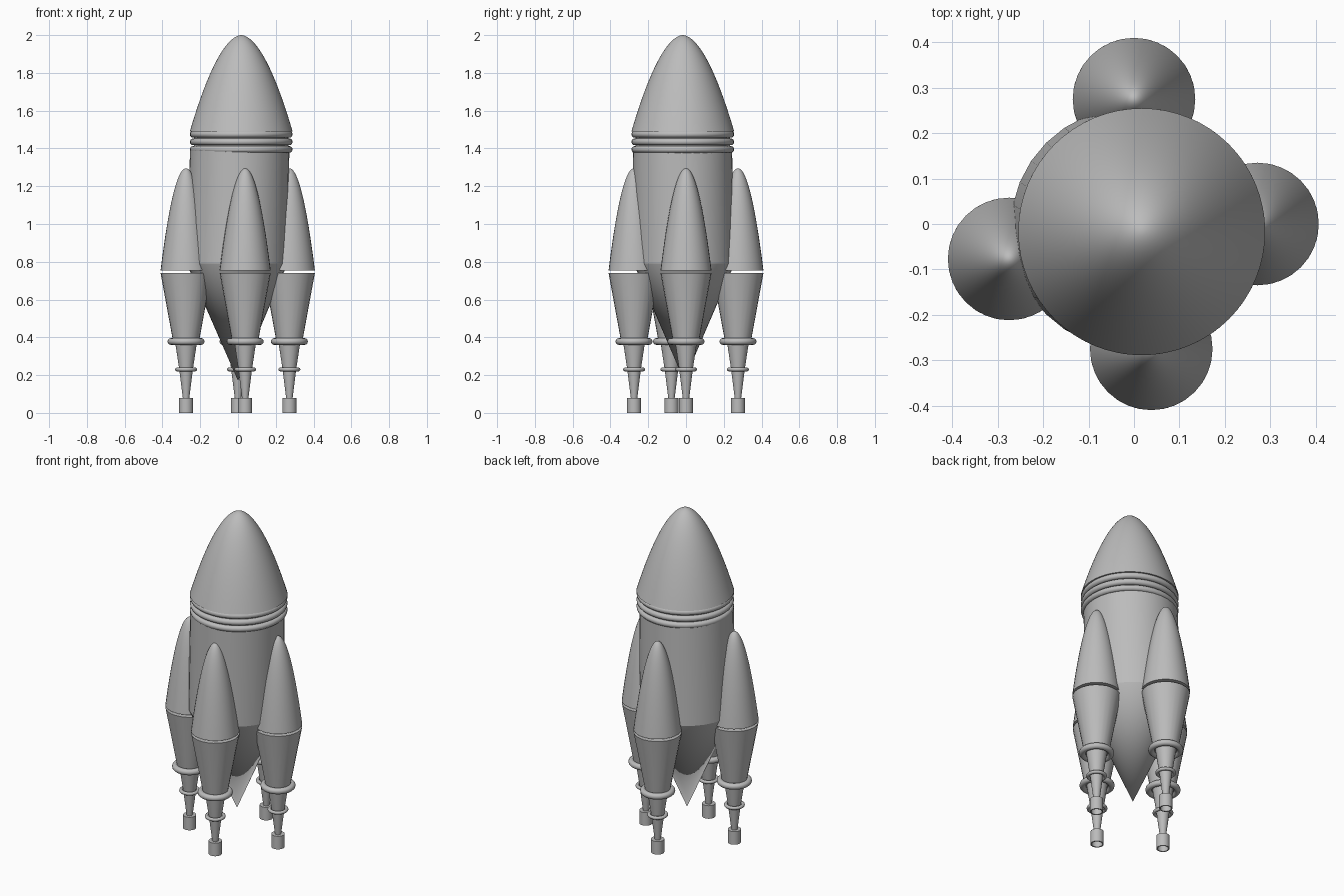
import bpy, math
from mathutils import Vector

cube = bpy.data.objects.get("Cube")
if cube:
    bpy.data.objects.remove(cube, do_unlink=True)

grey = bpy.data.materials.new("plain_grey")
grey.use_nodes = True
colour = (0.5, 0.5, 0.5, 1)
grey.diffuse_color = colour
grey.node_tree.nodes["Principled BSDF"].inputs["Base Color"].default_value = colour


def finish(obj, name):
    obj.name = name
    obj.data.materials.append(grey)
    bpy.ops.object.select_all(action='DESELECT')
    obj.select_set(True)
    bpy.context.view_layer.objects.active = obj
    bpy.ops.object.shade_smooth_by_angle(angle=math.radians(35))
    return obj


def loft(name, rings, sides):
    """Closed skin through circles given as (x, y, z, radius); radius 0 makes a tip."""
    verts, faces, loops = [], [], []
    for x, y, z, r in rings:
        count = sides if r else 1
        loops.append(range(len(verts), len(verts) + count))
        for i in range(count):
            a = math.tau * i / sides
            verts.append((x + r * math.cos(a), y + r * math.sin(a), z))
    for low, high in zip(loops, loops[1:]):
        for i in range(sides):
            j = (i + 1) % sides
            if len(low) == 1:
                faces.append((low[0], high[j], high[i]))
            elif len(high) == 1:
                faces.append((low[i], low[j], high[0]))
            else:
                faces.append((low[i], low[j], high[j], high[i]))
    if len(loops[0]) > 1:
        faces.append(tuple(reversed(loops[0])))
    if len(loops[-1]) > 1:
        faces.append(tuple(loops[-1]))
    mesh = bpy.data.meshes.new(name)
    mesh.from_pydata(verts, [], faces)
    obj = bpy.data.objects.new(name, mesh)
    bpy.context.collection.objects.link(obj)
    return finish(obj, name)


def ogive(name, x, y, base, top, radius, power, sides):
    steps = 20
    rings = []
    for i in range(steps + 1):
        t = 1 - (1 - i / steps) ** 2
        rings.append((x, y, base + (top - base) * t, radius * (1 - t) ** power))
    return loft(name, rings, sides)


def ring(name, x, y, z, major, minor):
    bpy.ops.mesh.primitive_torus_add(location=(x, y, z), major_radius=major, minor_radius=minor,
                                     major_segments=40, minor_segments=12)
    return finish(bpy.context.object, name)


# Central hull, slightly leaning, with a pointed tail
nx, ny = 0.017, -0.017
loft("tail_cone", [(0, -0.01, 0.17, 0), (-0.005, -0.01, 0.79, 0.267)], 32)
loft("hull", [(-0.005, -0.01, 0.79, 0.267), (0.009, -0.019, 1.39, 0.263)], 32)
loft("collar", [(nx, ny, 1.38, 0.25), (nx, ny, 1.49, 0.25)], 48)
for n in range(3):
    ring(f"collar_ring_{n + 1}", nx, ny, 1.395 + 0.04 * n, 0.254, 0.018)
ogive("nose_cone", nx, ny, 1.49, 2.0, 0.272, 0.55, 64)

# Four boosters
boosters = {"front": (0.038, -0.275), "back": (0, 0.275),
            "left": (0.272, 0), "right": (-0.275, -0.077)}
for side, (x, y) in boosters.items():
    ogive(f"{side}_booster_nose", x, y, 0.755, 1.295, 0.135, 0.5, 32)
    loft(f"{side}_booster_body", [(x, y, 0.375, 0.068), (x, y, 0.74, 0.135)], 24)
    loft(f"{side}_booster_neck", [(x, y, 0.23, 0.036), (x, y, 0.375, 0.058)], 24)
    loft(f"{side}_booster_stem", [(x, y, 0.07, 0.016), (x, y, 0.23, 0.036)], 24)
    ring(f"{side}_large_ring", x, y, 0.378, 0.08, 0.018)
    ring(f"{side}_small_ring", x, y, 0.23, 0.048, 0.01)
    # Nozzle: hollow cup open at the bottom
    loft(f"{side}_nozzle", [(x, y, 0.065, 0), (x, y, 0.065, 0.03), (x, y, 0, 0.03),
                            (x, y, 0, 0.037), (x, y, 0.08, 0.037), (x, y, 0.08, 0)], 24)
